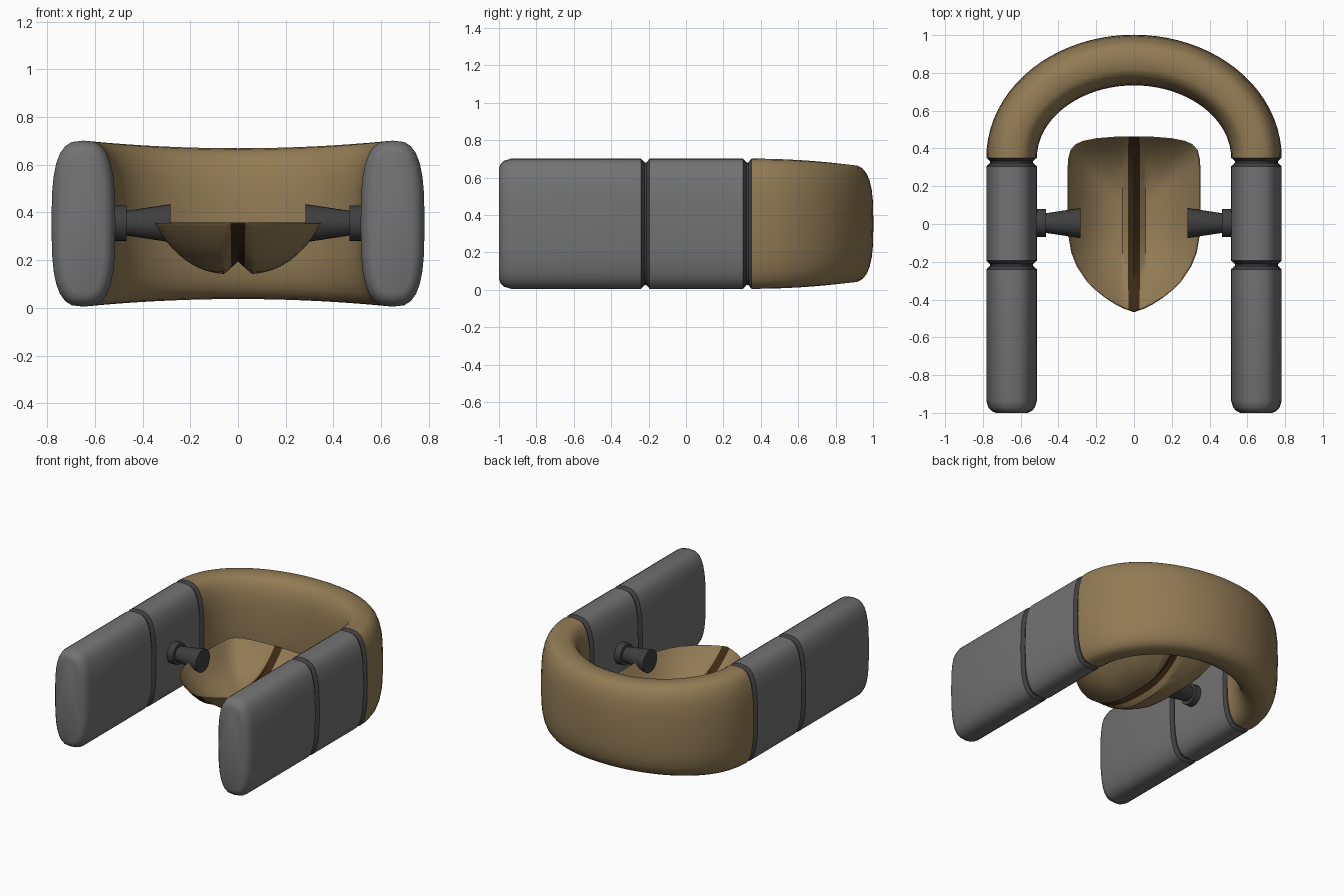
import bpy, bmesh, math
from mathutils import Vector

if "Cube" in bpy.data.objects:
    bpy.data.objects.remove(bpy.data.objects["Cube"])


def material(name, rgb):
    m = bpy.data.materials.new(name)
    m.diffuse_color = (*rgb, 1)
    m.use_nodes = True
    m.node_tree.nodes["Principled BSDF"].inputs["Base Color"].default_value = m.diffuse_color
    return m


GREY = material("mid grey", (0.17, 0.17, 0.17))
DARK = material("dark grey", (0.05, 0.05, 0.05))
TAN = material("tan", (0.29, 0.20, 0.09))
BROWN = material("dark brown", (0.045, 0.022, 0.006))

ARM_X, MID_Z, HALF_W, HALF_H = 0.648, 0.353, 0.134, 0.348


def finish(name, bm, mats, angle=35):
    bmesh.ops.recalc_face_normals(bm, faces=bm.faces)
    me = bpy.data.meshes.new(name)
    bm.to_mesh(me)
    bm.free()
    ob = bpy.data.objects.new(name, me)
    bpy.context.collection.objects.link(ob)
    for m in mats:
        me.materials.append(m)
    bpy.ops.object.select_all(action='DESELECT')
    ob.select_set(True)
    bpy.context.view_layer.objects.active = ob
    bpy.ops.object.shade_smooth_by_angle(angle=math.radians(angle))
    return ob


def loft(name, rings, mat, angle=35):
    """Skin a list of closed rings and cap both ends."""
    bm = bmesh.new()
    loops = [[bm.verts.new(p) for p in ring] for ring in rings]
    n = len(loops[0])
    for a, b in zip(loops, loops[1:]):
        for i in range(n):
            j = (i + 1) % n
            bm.faces.new((a[i], a[j], b[j], b[i]))
    bm.faces.new(loops[0])
    bm.faces.new(loops[-1])
    return finish(name, bm, [mat], angle)


def section(hw, hh, n=28, power=3.0):
    """Superellipse cross-section as (across, up) pairs."""
    pts = []
    for i in range(n):
        t = 2 * math.pi * i / n
        c, s = math.cos(t), math.sin(t)
        pts.append((hw * math.copysign(abs(c) ** (2 / power), c),
                    hh * math.copysign(abs(s) ** (2 / power), s)))
    return pts


def arm_part(name, x, stations, mat, angle=35):
    """Straight piece along y from (y, inset) stations."""
    rings = [[(x + u, y, MID_Z + v) for u, v in section(HALF_W - d, HALF_H - d)]
             for y, d in stations]
    return loft(name, rings, mat, angle)


for side, tag in ((-1, "left"), (1, "right")):
    x = side * ARM_X
    # arm blocks with a rounded front end and dark notched joints
    arm_part(f"{tag}_front_arm", x, [(-1, .05), (-.99, .028), (-.972, .011),
                                     (-.935, 0), (-.24, 0)], GREY, 50)
    arm_part(f"{tag}_front_joint", x, [(-.24, 0), (-.222, .02), (-.212, .02), (-.194, 0)], DARK)
    arm_part(f"{tag}_rear_arm", x, [(-.194, 0), (.305, 0)], GREY)
    arm_part(f"{tag}_rear_joint", x, [(.305, 0), (.323, .02), (.333, .02), (.351, 0)], DARK)
    # peg: collar, then a shaft flaring inwards
    profile = [(.53, .075), (.467, .075), (.467, .052), (.282, .08)]
    rings = [[(side * px, .005 + r * math.cos(k * math.pi / 12), .355 + r * math.sin(k * math.pi / 12))
              for k in range(24)] for px, r in profile]
    loft(f"{tag}_peg", rings, DARK)

# rear arch: same section swept along a half ellipse, slightly lower at the middle
rings = []
for k in range(41):
    t = math.pi * k / 40
    c, s = math.cos(t), math.sin(t)
    centre = Vector((ARM_X * c, .35 + .518 * s, MID_Z))
    out = Vector((.518 * c, ARM_X * s, 0)).normalized()
    rings.append([centre + out * u + Vector((0, 0, v))
                  for u, v in section(HALF_W, HALF_H - .032 * s * s)])
loft("rear_arch", rings, TAN)

# hanging pouch: outline shrunk in rings towards its deepest point
half = [(0, -.465), (.05, -.447), (.1, -.422), (.15, -.39), (.2, -.35), (.25, -.3),
        (.3, -.225), (.33, -.15), (.347, -.05), (.35, .05), (.35, .16), (.35, .27),
        (.347, .34), (.335, .39), (.31, .42), (.27, .438), (.2, .452), (.1, .46), (0, .462)]
outline = half + [(-px, py) for px, py in half[-2:0:-1]]
CY, STEPS = .05, 14
bm = bmesh.new()
loops = []
for k in range(STEPS):
    s = math.cos(math.pi / 2 * k / STEPS)
    loops.append([bm.verts.new((px * s, CY + (py - CY) * s, .355 - .212 * (1 - s ** 2.7)))
                  for px, py in outline])
n = len(outline)
for a, b in zip(loops, loops[1:]):
    for i in range(n):
        bm.faces.new((a[i], a[(i + 1) % n], b[(i + 1) % n], b[i]))
tip = bm.verts.new((0, CY, .143))
for i in range(n):
    bm.faces.new((loops[-1][i], loops[-1][(i + 1) % n], tip))
# cuts for the centre stripe and the raised crease
for cx in (-.06, -.03, 0, .03, .06):
    bmesh.ops.bisect_plane(bm, geom=bm.verts[:] + bm.edges[:] + bm.faces[:],
                           plane_co=(cx, 0, 0), plane_no=(1, 0, 0), dist=1e-5)
for v in bm.verts:
    v.co.z += max(0, 1 - abs(v.co.x) / .06) * .055 * (.355 - v.co.z) / .212
for f in bm.faces:
    f.material_index = 1 if abs(f.calc_center_median().x) < .03 else 0
pouch = finish("pouch", bm, [TAN, BROWN], 40)
shell = pouch.modifiers.new("thickness", 'SOLIDIFY')
shell.thickness = .006
shell.offset = 0
